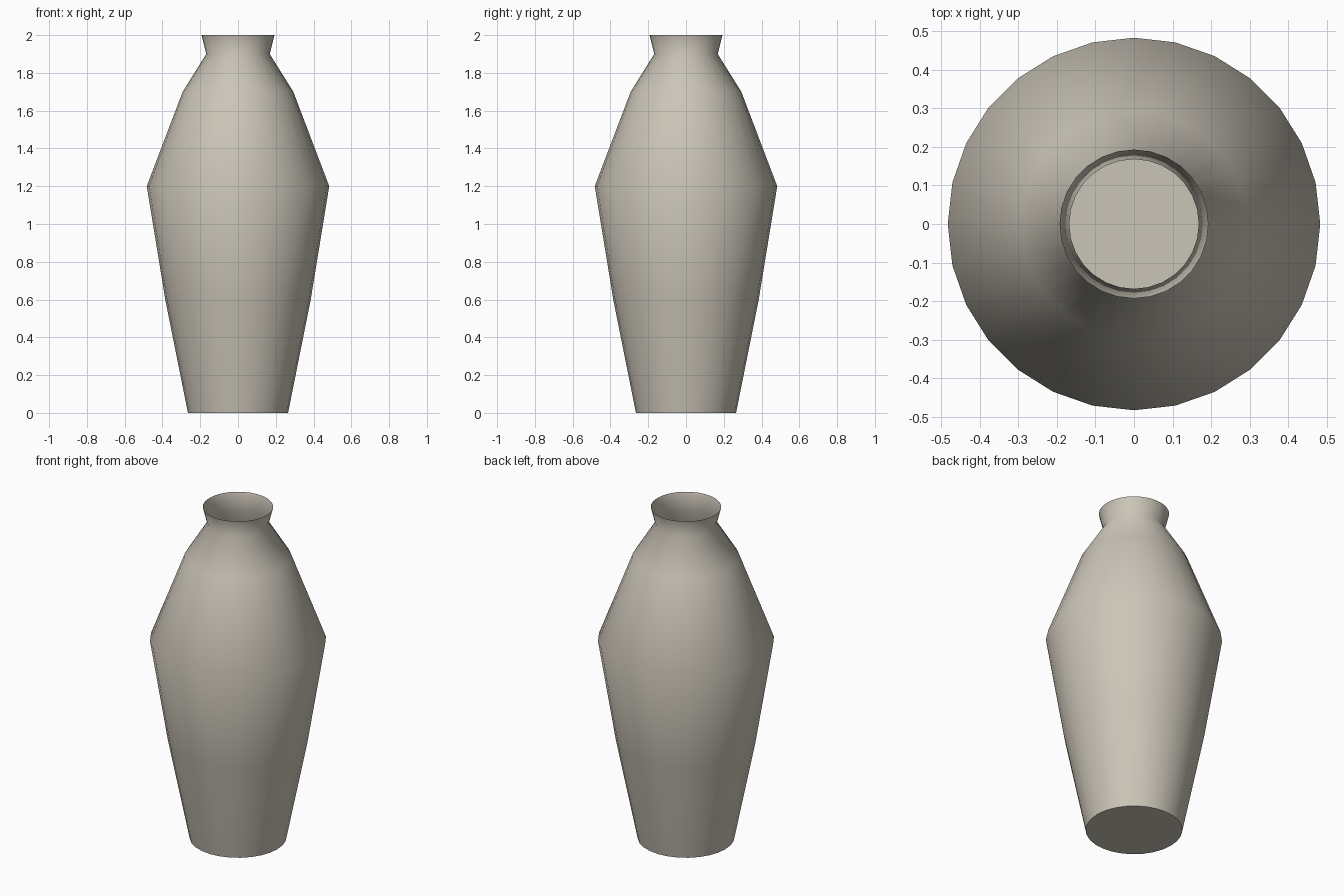
import bpy, bmesh, math

if "Cube" in bpy.data.objects:
    bpy.data.objects.remove(bpy.data.objects["Cube"])

SIDES = 28
# Outer profile of the vase: (radius, height)
PROFILE = [(0.265, 0.0), (0.385, 0.6), (0.483, 1.2),
           (0.293, 1.7), (0.168, 1.9), (0.193, 2.0)]

clay = bpy.data.materials.new("warm_grey_clay")
clay.diffuse_color = (0.60, 0.56, 0.48, 1)
clay.use_nodes = True
clay.node_tree.nodes["Principled BSDF"].inputs["Base Color"].default_value = clay.diffuse_color

bm = bmesh.new()
rings = []
for r, z in PROFILE:
    rings.append([bm.verts.new((r * math.cos(2 * math.pi * i / SIDES),
                                r * math.sin(2 * math.pi * i / SIDES), z))
                  for i in range(SIDES)])

# Walls, open at the mouth
for low, high in zip(rings, rings[1:]):
    for i in range(SIDES):
        j = (i + 1) % SIDES
        bm.faces.new((low[i], low[j], high[j], high[i])).smooth = True

# Flat base
bm.faces.new(rings[0][::-1])

# Crisp edge around the base
for e in bm.edges:
    if all(v.co.z < 0.001 for v in e.verts):
        e.smooth = False

mesh = bpy.data.meshes.new("vase")
bm.to_mesh(mesh)
bm.free()
mesh.materials.append(clay)
vase = bpy.data.objects.new("vase", mesh)
bpy.context.collection.objects.link(vase)
